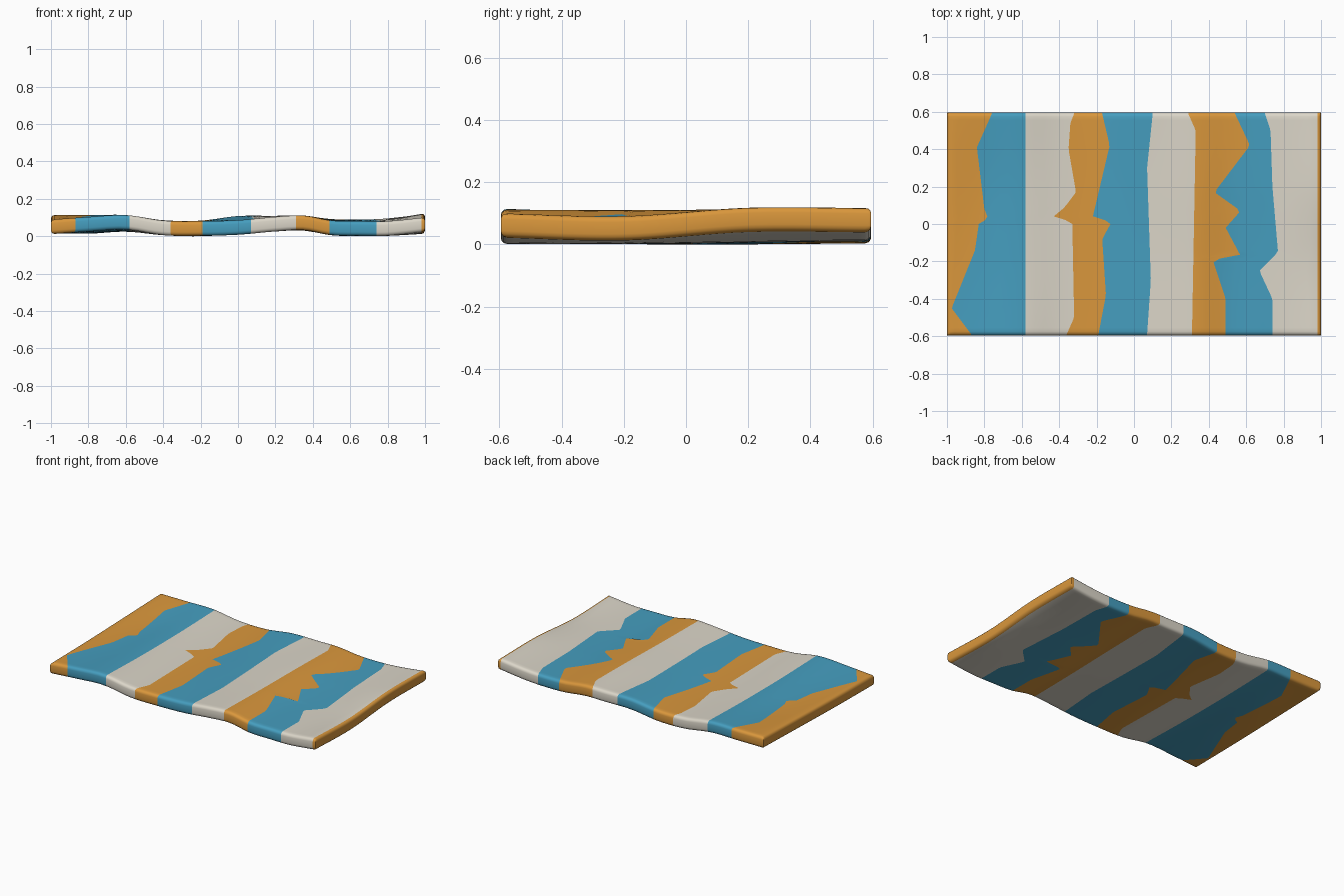
import bpy
import bmesh
import math

default_cube = bpy.data.objects.get("Cube")
if default_cube:
    bpy.data.objects.remove(default_cube, do_unlink=True)

HALF_X, HALF_Y = 1.0, 0.595
HALF_THICK, ROUND = 0.039, 0.02
ROWS, COLUMNS_PER_STRIPE = 56, 5


def make_material(name, colour):
    material = bpy.data.materials.new(name)
    material.use_nodes = True
    material.diffuse_color = (*colour, 1)
    shader = material.node_tree.nodes["Principled BSDF"]
    shader.inputs["Base Color"].default_value = (*colour, 1)
    shader.inputs["Roughness"].default_value = 0.8
    return material


materials = [
    make_material("warm orange", (0.70, 0.31, 0.045)),
    make_material("sea blue", (0.06, 0.34, 0.52)),
    make_material("off white", (0.71, 0.67, 0.58)),
]

# Stripe borders from left to right: (y, x) points from the front edge to the back edge
borders = [
    [(-.59, -.87), (-.45, -.975), (-.14, -.85), (0, -.83), (.03, -.78), (.08, -.8), (.41, -.84), (.59, -.76)],
    [(-.59, -.58), (.59, -.58)],
    [(-.59, -.36), (-.5, -.32), (.01, -.33), (.04, -.43), (.09, -.37), (.17, -.31), (.4, -.35), (.54, -.34), (.59, -.32)],
    [(-.59, -.19), (-.38, -.15), (-.08, -.17), (.01, -.12), (.04, -.22), (.42, -.13), (.59, -.17)],
    [(-.59, .07), (-.3, .09), (.3, .07), (.59, .1)],
    [(-.59, .31), (.5, .33), (.59, .29)],
    [(-.59, .49), (-.4, .49), (-.19, .42), (-.17, .57), (-.02, .49), (.07, .57), (.17, .43), (.42, .62), (.59, .54)],
    [(-.59, .74), (-.4, .74), (-.25, .67), (-.15, .77), (.2, .74), (.5, .73), (.59, .7)],
]

# Height of the cloth's middle surface along x, for lines from front to back
wave_x = [-1, -.8, -.6, -.4, -.2, 0, .2, .35, .5, .65, .8, 1]
wave_y = [-.6, -.2, .2, .6]
waves = [
    [.055, .07, .08, .05, .047, .052, .07, .077, .05, .047, .047, .068],
    [.06, .06, .07, .05, .045, .055, .07, .075, .05, .045, .047, .058],
    [.07, .06, .07, .05, .045, .062, .075, .077, .055, .05, .055, .087],
    [.08, .08, .08, .052, .05, .075, .075, .075, .058, .055, .062, .085],
]


def linear(points, at):
    """Read a polyline of (position, value) points."""
    if at <= points[0][0]:
        return points[0][1]
    for (a, va), (b, vb) in zip(points, points[1:]):
        if at <= b:
            return va + (vb - va) * (at - a) / (b - a)
    return points[-1][1]


def smooth(positions, values, at):
    """Read a smooth curve through the values."""
    last = len(positions) - 1
    i = 0
    while i < last - 1 and at > positions[i + 1]:
        i += 1
    slopes = []
    for k in (i, i + 1):
        low, high = max(k - 1, 0), min(k + 1, last)
        slopes.append((values[high] - values[low]) / (positions[high] - positions[low]))
    span = positions[i + 1] - positions[i]
    t = (at - positions[i]) / span
    s = t * t * (3 - 2 * t)
    bend = t * (1 - t) * span * ((1 - t) * slopes[0] - t * slopes[1])
    return values[i] * (1 - s) + values[i + 1] * s + bend


def middle(x, y):
    return smooth(wave_y, [smooth(wave_x, line, x) for line in waves], y)


def edge_drop(distance):
    """How far the surface falls within the rounded rim."""
    gap = max(ROUND - distance, 0)
    return ROUND - math.sqrt(max(ROUND * ROUND - gap * gap, 0))


# Rows follow y; the rim gets extra rows for the rounding
rim = [0, ROUND * 0.12, ROUND * 0.45, ROUND]
inner = HALF_Y - ROUND
row_y = [-HALF_Y + d for d in rim[:-1]]
row_y += [-inner + 2 * inner * i / ROWS for i in range(ROWS + 1)]
row_y += [HALF_Y - d for d in reversed(rim[:-1])]


def row_columns(y):
    """Positions across one row, and the stripe of each cell."""
    stops = [-HALF_X + ROUND] + [linear(b, y) for b in borders] + [HALF_X - ROUND]
    stops[1] = max(stops[1], stops[0] + 0.004)
    xs = [-HALF_X + d for d in rim[:-1]]
    stripes = [0] * len(xs)
    for stripe, (a, b) in enumerate(zip(stops, stops[1:])):
        for k in range(COLUMNS_PER_STRIPE):
            xs.append(a + (b - a) * k / COLUMNS_PER_STRIPE)
            stripes.append(stripe % len(materials))
    xs += [HALF_X - d for d in reversed(rim)]
    stripes += [0] * (len(rim) - 1)
    return xs, stripes


# Top and bottom sheets
bm = bmesh.new()
sheets = {1: [], -1: []}
for y in row_y:
    xs, stripes = row_columns(y)
    for side, sheet in sheets.items():
        row = []
        for x in xs:
            drop = max(edge_drop(HALF_X - abs(x)), edge_drop(HALF_Y - abs(y)))
            z = middle(x, y) + side * (HALF_THICK - drop)
            row.append(bm.verts.new((x, y, z)))
        sheet.append(row)


def add_face(corners, stripe):
    face = bm.faces.new(corners)
    face.material_index = stripe


last_row, last_column = len(row_y) - 1, len(stripes)
for sheet in sheets.values():
    for low, high in zip(sheet, sheet[1:]):
        for c, stripe in enumerate(stripes):
            add_face((low[c], low[c + 1], high[c + 1], high[c]), stripe)

# Side walls: stripes wrap over the long edges, the short ends are one colour
top, bottom = sheets[1], sheets[-1]
for r in (0, last_row):
    for c, stripe in enumerate(stripes):
        add_face((top[r][c], top[r][c + 1], bottom[r][c + 1], bottom[r][c]), stripe)
for c in (0, last_column):
    for r in range(last_row):
        add_face((top[r][c], top[r + 1][c], bottom[r + 1][c], bottom[r][c]), 0)
bmesh.ops.recalc_face_normals(bm, faces=bm.faces)

# Rest the cloth on the ground
lowest = min(v.co.z for v in bm.verts)
for v in bm.verts:
    v.co.z -= lowest

mesh = bpy.data.meshes.new("striped_towel")
bm.to_mesh(mesh)
bm.free()
for material in materials:
    mesh.materials.append(material)
towel = bpy.data.objects.new("striped_towel", mesh)
bpy.context.collection.objects.link(towel)
bpy.ops.object.select_all(action="DESELECT")
towel.select_set(True)
bpy.context.view_layer.objects.active = towel
bpy.ops.object.shade_smooth_by_angle(angle=math.radians(50))
